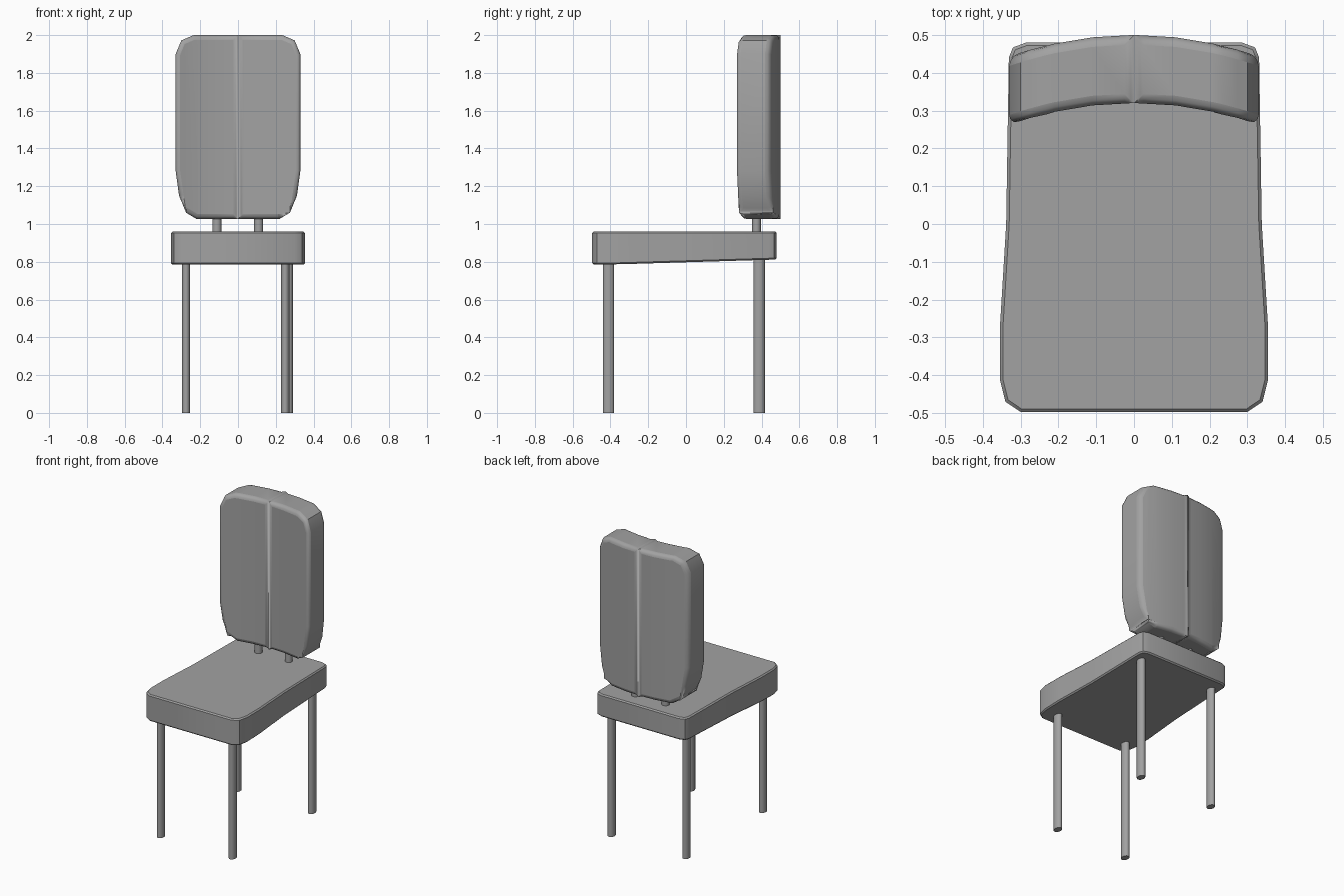
import bpy
import bmesh
from math import radians
from mathutils import Vector

if "Cube" in bpy.data.objects:
    bpy.data.objects.remove(bpy.data.objects["Cube"])

# Single flat colour
grey = bpy.data.materials.new("plain grey")
grey.use_nodes = True
grey.diffuse_color = (0.36, 0.36, 0.36, 1)
grey.node_tree.nodes["Principled BSDF"].inputs["Base Color"].default_value = (0.36, 0.36, 0.36, 1)


def finish(obj, bevel=0, segments=1):
    obj.data.materials.clear()
    obj.data.materials.append(grey)
    bpy.ops.object.select_all(action="DESELECT")
    obj.select_set(True)
    bpy.context.view_layer.objects.active = obj
    if bevel:
        mod = obj.modifiers.new("edge rounding", "BEVEL")
        mod.width = bevel
        mod.segments = segments
        mod.limit_method = "ANGLE"
        mod.angle_limit = radians(60)
    bpy.ops.object.shade_smooth_by_angle(angle=radians(40))
    return obj


def mirrored(half):
    """Close a right-hand outline with its mirror image."""
    return half + [(-x, v) for x, v in reversed(half)]


def prism(name, points, offset):
    """Extrude a polygon into a solid; returns the object and its bmesh."""
    bm = bmesh.new()
    face = bm.faces.new([bm.verts.new(p) for p in points])
    extruded = bmesh.ops.extrude_face_region(bm, geom=[face])["geom"]
    moved = [v for v in extruded if isinstance(v, bmesh.types.BMVert)]
    bmesh.ops.translate(bm, verts=moved, vec=Vector(offset))
    mesh = bpy.data.meshes.new(name)
    obj = bpy.data.objects.new(name, mesh)
    bpy.context.collection.objects.link(obj)
    return obj, bm


def write(obj, bm):
    bmesh.ops.recalc_face_normals(bm, faces=bm.faces[:])
    bm.to_mesh(obj.data)
    bm.free()


# Seat cushion: tapered rounded outline, underside rising to the back
SEAT_TOP = 0.96
outline = mirrored([(0.30, -0.497), (0.34, -0.47), (0.355, -0.41), (0.355, -0.28),
                    (0.338, 0), (0.331, 0.44), (0.32, 0.467), (0.285, 0.48)])
seat, bm = prism("seat", [(x, y, SEAT_TOP) for x, y in outline], (0, 0, -0.175))
for v in bm.verts:
    if v.co.z < SEAT_TOP - 0.1:
        v.co.z += 0.027 * max(0, v.co.y + 0.41) / 0.89
write(seat, bm)
finish(seat, 0.008)

# Backrest: rounded panel bowed around the sitter
outline = mirrored([(0.22, 1.027), (0.275, 1.06), (0.312, 1.15), (0.33, 1.28),
                    (0.33, 1.90), (0.30, 1.972), (0.235, 2.0)])
backrest, bm = prism("backrest", [(x, 0.32, z) for x, z in outline], (0, 0.18, 0))
for x in (0, 0.11, 0.21, 0.275):
    for side in (-1, 1):
        bmesh.ops.bisect_plane(bm, geom=bm.verts[:] + bm.edges[:] + bm.faces[:],
                               plane_co=(side * x, 0, 0), plane_no=(1, 0, 0))
for v in bm.verts:
    v.co.y -= 0.057 * (v.co.x / 0.33) ** 2
write(backrest, bm)
finish(backrest, 0.025, 3)


# Legs and backrest supports: slim oval rods
def rod(name, x, y, bottom, top, rx, ry):
    bpy.ops.mesh.primitive_cylinder_add(vertices=16, radius=1, depth=top - bottom,
                                        location=(x, y, (top + bottom) / 2))
    obj = bpy.context.object
    obj.name = name
    obj.scale = (rx, ry, 1)
    bpy.ops.object.transform_apply(location=False, rotation=False, scale=True)
    finish(obj)


for name, x, y in (("front_right_leg", -0.275, -0.41), ("front_left_leg", 0.25, -0.41),
                   ("back_right_leg", -0.275, 0.387), ("back_left_leg", 0.27, 0.387)):
    rod(name, x, y, 0, 0.83, 0.022, 0.03)
for name, x in (("right_support", -0.112), ("left_support", 0.109)):
    rod(name, x, 0.373, 0.93, 1.06, 0.024, 0.023)
